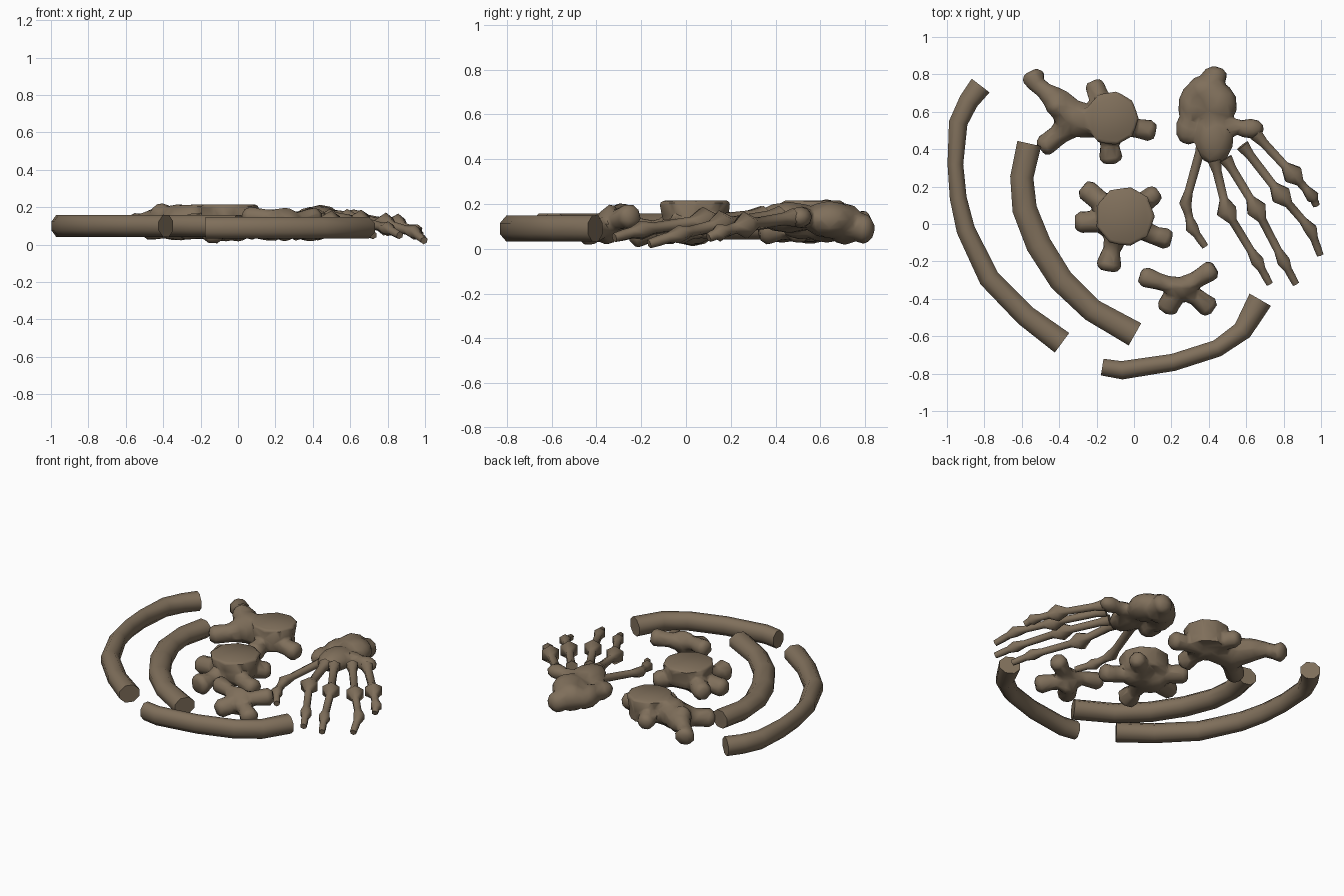
import bpy, bmesh, math
from mathutils import Vector, Matrix

if "Cube" in bpy.data.objects:
    bpy.data.objects.remove(bpy.data.objects["Cube"])

bone = bpy.data.materials.new("old brown bone")
bone.diffuse_color = (0.215, 0.16, 0.105, 1)
bone.use_nodes = True
bone.node_tree.nodes["Principled BSDF"].inputs["Base Color"].default_value = bone.diffuse_color


def tube(bm, path, widths, height=None, sides=8):
    """Capped tube along a path; widths are half-widths, height optional half-height."""
    pts = [Vector(p) for p in path]
    rings = []
    k = 1 / math.cos(math.pi / sides)
    for i, p in enumerate(pts):
        t = (pts[min(i + 1, len(pts) - 1)] - pts[max(i - 1, 0)]).normalized()
        rot = t.to_track_quat('Z', 'Y').to_matrix()
        ring = []
        for s in range(sides):
            a = math.tau * (s + 0.5) / sides
            v = Vector((math.cos(a) * widths[i] * k, math.sin(a) * (height or widths[i]) * k, 0))
            ring.append(bm.verts.new(p + rot @ v))
        rings.append(ring)
    for r0, r1 in zip(rings, rings[1:]):
        for s in range(sides):
            n = (s + 1) % sides
            bm.faces.new((r0[s], r0[n], r1[n], r1[s]))
    bm.faces.new(rings[0][::-1])
    bm.faces.new(rings[-1])


def blob(bm, c, r):
    m = Matrix.Translation(c) @ Matrix.Diagonal((r[0], r[1], r[2], 1))
    bmesh.ops.create_icosphere(bm, subdivisions=2, radius=1, matrix=m)


def finish(name, bm, fuse=False, angle=55):
    bmesh.ops.recalc_face_normals(bm, faces=bm.faces)
    me = bpy.data.meshes.new(name)
    bm.to_mesh(me)
    bm.free()
    me.materials.append(bone)
    ob = bpy.data.objects.new(name, me)
    bpy.context.collection.objects.link(ob)
    bpy.context.view_layer.objects.active = ob
    for o in bpy.context.selected_objects:
        o.select_set(False)
    ob.select_set(True)
    if fuse:  # melt overlapping lumps into one low-poly bone
        m = ob.modifiers.new("fuse", 'REMESH')
        m.mode, m.voxel_size, m.use_smooth_shade = 'VOXEL', 0.012, True
        m = ob.modifiers.new("soften", 'SMOOTH')
        m.factor, m.iterations = 0.5, 4
        m = ob.modifiers.new("reduce", 'DECIMATE')
        m.ratio = 0.07
        for m in list(ob.modifiers):
            bpy.ops.object.modifier_apply(modifier=m.name)
    bpy.ops.object.shade_smooth_by_angle(angle=math.radians(angle))
    return ob


# Ribs: three curved bars lying flat
ribs = {
    "outer_rib": ([(-.82, .74), (-.885, .655), (-.94, .54), (-.955, .32), (-.94, .14), (-.90, -.03),
                   (-.775, -.29), (-.58, -.49), (-.385, -.635)],
                  [.06, .053, .05, .042, .045, .05, .056, .058, .065], .10),
    "inner_rib": ([(-.56, .43), (-.60, .25), (-.585, .08), (-.51, -.11), (-.39, -.30),
                   (-.225, -.46), (.005, -.59)],
                  [.065, .062, .066, .068, .066, .062, .068], .10),
    "front_rib": ([(-.17, -.765), (-.065, -.782), (.21, -.74), (.445, -.665), (.58, -.57), (.675, -.405)],
                  [.045, .049, .046, .046, .053, .066], .09),
}
for name, (path, w, z) in ribs.items():
    bm = bmesh.new()
    tube(bm, [(x, y, z) for x, y in path], w, .058)
    finish(name, bm)


def vertebra(name, body, arms, lumps=()):
    """Waisted drum with bony processes; each arm is (path, widths) with a rounded tip."""
    bm = bmesh.new()
    if body:
        x, y, r, z0, z1 = body
        h = z1 - z0
        tube(bm, [(x, y, z0), (x, y, z0 + h * .3), (x, y, z0 + h * .7), (x, y, z1)],
             [r * .92, r * .88, r * .95, r], sides=9)
    for path, w in arms:
        p = [Vector(q) for q in path]
        back = (p[-1] - p[-2]).normalized() * .03
        tube(bm, p[:-1] + [p[-1] - back, p[-1]], w[:-1] + [w[-1] * 1.05, w[-1] * .7])
    for c, r in lumps:
        blob(bm, c, r)
    finish(name, bm, fuse=True)


# Middle vertebra: drum on top, five processes splayed out below
c = (-.07, .03, .10)
vertebra("middle_vertebra", (-.05, .04, .155, .085, .215), [
    ([c, (-.18, .12, .11), (-.275, .20, .11)], [.08, .055, .055]),
    ([c, (-.20, .01, .09), (-.315, .01, .08)], [.085, .055, .055]),
    ([c, (-.12, -.14, .08), (-.14, -.25, .07)], [.08, .045, .066]),
    ([c, (.06, -.04, .09), (.12, -.065, .08), (.2, -.085, .075)], [.07, .05, .05, .055]),
    ([c, (.03, .10, .10), (.13, .175, .09)], [.08, .055, .05]),
], [((-.13, .03, .085), (.085, .11, .075)), ((0, .02, .085), (.08, .11, .07))])

# Back vertebra: drum on the right, arch and spine to the left
c = (-.13, .55, .11)
vertebra("back_vertebra", (-.12, .565, .14, .06, .215), [
    ([c, (-.18, .66, .11), (-.22, .765, .10)], [.08, .055, .05]),
    ([c, (.02, .51, .09), (.115, .495, .08)], [.07, .05, .055]),
    ([c, (-.13, .42, .09), (-.12, .325, .075)], [.08, .05, .06]),
    ([c, (-.25, .55, .12), (-.34, .57, .12)], [.08, .09, .09]),
    ([(-.33, .57, .12), (-.41, .66, .13), (-.49, .72, .14)], [.09, .07, .05]),
    ([(-.46, .70, .14), (-.52, .745, .12), (-.55, .81, .10)], [.045, .045, .06]),
    ([(-.33, .55, .11), (-.40, .48, .09), (-.50, .40, .08)], [.09, .055, .055]),
], [((-.41, .63, .15), (.065, .06, .075)), ((-.33, .57, .12), (.07, .06, .10))])

# Small front vertebra: four-pointed arch with a raised ridge
c = (.25, -.345, .11)
vertebra("small_vertebra", None, [
    ([c, (.16, -.315, .145), (.03, -.275, .15)], [.06, .042, .052]),
    ([c, (.33, -.30, .13), (.435, -.235, .15)], [.06, .045, .052]),
    ([c, (.33, -.39, .09), (.42, -.46, .065)], [.06, .045, .055]),
    ([c, (.21, -.39, .09), (.165, -.47, .07)], [.06, .055, .055]),
], [((.25, -.35, .10), (.08, .06, .085)), ((.24, -.335, .15), (.09, .035, .05))])

# Wrist: cluster of small bones melted together
bm = bmesh.new()
for p, r in [((.39, .71, .11), (.115, .09, .095)), ((.43, .79, .09), (.07, .055, .07)),
             ((.31, .63, .10), (.075, .12, .075)), ((.44, .64, .13), (.115, .12, .085)),
             ((.29, .51, .10), (.07, .09, .06)), ((.43, .46, .14), (.105, .15, .07)),
             ((.51, .52, .14), (.10, .05, .05)), ((.62, .51, .14), (.08, .055, .05))]:
    blob(bm, p, r)
finish("wrist", bm, fuse=True)

# Finger bones: thin shafts with swollen joints
fingers = {
    "thumb": [(.37, .45, .13), (.275, .11, .08), (.31, -.02, .06), (.38, -.12, .04)],
    "first_finger": [(.43, .34, .15), (.495, .07, .12), (.66, -.20, .08), (.725, -.32, .05)],
    "second_finger": [(.49, .35, .15), (.655, .08, .125), (.80, -.20, .085), (.865, -.32, .05)],
    "third_finger": [(.58, .42, .15), (.785, .155, .11), (.945, -.03, .065), (.995, -.165, .022)],
    "fourth_finger": [(.65, .48, .14), (.85, .265, .105), (.955, .145, .07), (.975, .10, .05)],
}
for name, joints in fingers.items():
    J = [Vector(j) for j in joints]
    size = [.04, .036 if name == "thumb" else .06, .038, .02]
    pts, w = [], []
    for i in range(3):
        d = J[i + 1] - J[i]
        L = d.length
        u = d / L
        a, b = min(.065, L * .35), min(.065, L * .35)
        pts += [J[i], J[i] + u * a, J[i + 1] - u * b]
        w += [size[i], .027 - .002 * i, .025 - .001 * i]
    pts.append(J[3])
    w.append(size[3])
    bm = bmesh.new()
    tube(bm, pts, [x * .9 for x in w], sides=6)
    finish(name, bm, angle=70)
